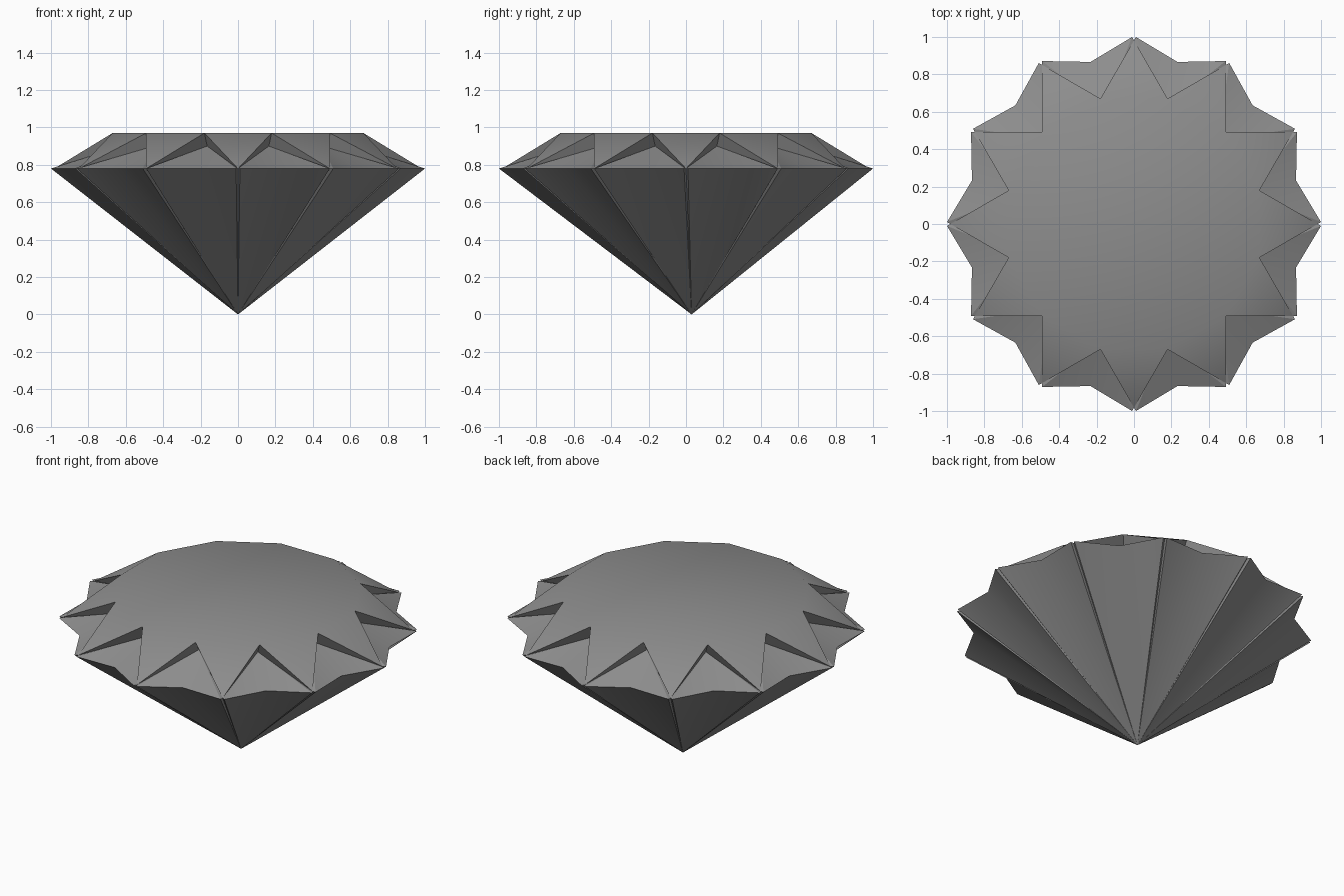
import bpy
import bmesh
from math import cos, sin, radians
from mathutils import Vector

cube = bpy.data.objects.get("Cube")
if cube:
    bpy.data.objects.remove(cube, do_unlink=True)

POINTS = 12
STEP = 360 / POINTS
GIRDLE_Z, TABLE_Z, INNER_Z = 0.78, 0.97, 0.90
TIP_GAP = 0.6  # half the split at each tip, in degrees

grey = bpy.data.materials.new("gem grey")
grey.use_nodes = True
colour = (0.27, 0.27, 0.27, 1)
grey.diffuse_color = colour
grey.node_tree.nodes["Principled BSDF"].inputs["Base Color"].default_value = colour


def polar(r, degrees, z):
    a = radians(degrees)
    return Vector((r * cos(a), r * sin(a), z))


def build(name, faces, outward):
    """Join faces given as point lists, each turned to face along outward(centre)."""
    bm = bmesh.new()
    for pts in faces:
        face = bm.faces.new([bm.verts.new(p) for p in pts])
        face.normal_update()
        if face.normal.dot(outward(face.calc_center_median())) < 0:
            face.normal_flip()
    bmesh.ops.remove_doubles(bm, verts=bm.verts, dist=0.0005)
    mesh = bpy.data.meshes.new(name)
    bm.to_mesh(mesh)
    bm.free()
    mesh.materials.append(grey)
    obj = bpy.data.objects.new(name, mesh)
    bpy.context.collection.objects.link(obj)
    bpy.ops.object.select_all(action='DESELECT')
    obj.select_set(True)
    bpy.context.view_layer.objects.active = obj
    bpy.ops.object.shade_smooth_by_angle(angle=radians(35))
    return obj


apex = Vector((0, 0.03, 0))
table, star, facets, undercuts, pavilion = [], [], [], [], []

for i in range(POINTS):
    a = i * STEP
    mid, nxt = a + STEP / 2, a + STEP
    notch, next_notch = polar(0.982, a, GIRDLE_Z), polar(0.982, nxt, GIRDLE_Z)
    left, right = polar(1, a + TIP_GAP, GIRDLE_Z), polar(1, nxt - TIP_GAP, GIRDLE_Z)
    valley = polar(0.897, mid, GIRDLE_Z)
    inner = polar(0.637, mid, INNER_Z)
    corner = polar(0.694, mid, TABLE_Z)
    last_corner = polar(0.694, a - STEP / 2, TABLE_Z)
    table.append(corner)

    # Folded-down star point
    star.append([last_corner, notch, corner])
    # Recessed facets between the star points, and the undercuts above them
    for tip, groove in ((left, notch), (right, next_notch)):
        facets.append([tip, valley, inner])
        undercuts += [[tip, inner, groove], [groove, inner, corner]]
        # Fluted underside and the narrow groove at each ridge
        pavilion += [[tip, valley, apex], [tip, groove, apex]]

up = Vector((0, 0, 1))
build("crown_star", [table] + star, lambda c: up)
build("crown_facets", facets, lambda c: up)
build("crown_undercuts", undercuts, lambda c: Vector((c.x, c.y, 0)))
build("pavilion", pavilion, lambda c: Vector((c.x, c.y, -0.8)))
